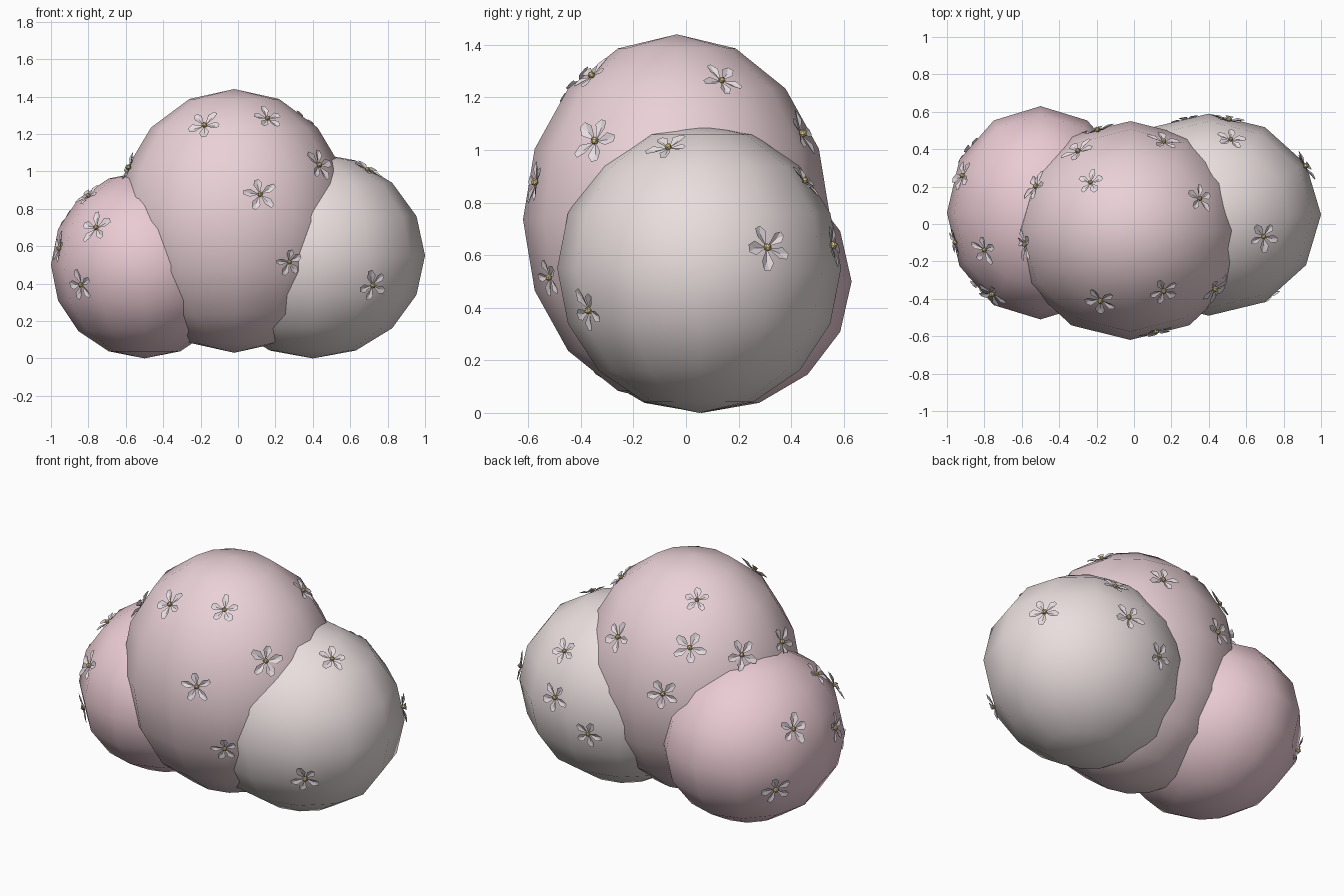
import bpy, bmesh, math, random
from mathutils import Vector, Matrix
from mathutils.bvhtree import BVHTree

if "Cube" in bpy.data.objects:
    bpy.data.objects.remove(bpy.data.objects["Cube"])

random.seed(4)


def material(name, rgb):
    m = bpy.data.materials.new(name)
    m.diffuse_color = (*rgb, 1)
    m.use_nodes = True
    m.node_tree.nodes["Principled BSDF"].inputs["Base Color"].default_value = m.diffuse_color
    return m


def add_object(name, mesh):
    ob = bpy.data.objects.new(name, mesh)
    bpy.context.collection.objects.link(ob)
    return ob


def make_blob(name, centre, radii, mat):
    """Low-poly smooth ellipsoid; returns centre, radii and a tree for placing flowers."""
    bm = bmesh.new()
    bmesh.ops.create_uvsphere(bm, u_segments=12, v_segments=8, radius=1)
    bm.transform(Matrix.Translation(centre) @ Matrix.Diagonal((*radii, 1)))
    for f in bm.faces:
        f.smooth = True
    tree = BVHTree.FromBMesh(bm)
    me = bpy.data.meshes.new(name)
    bm.to_mesh(me)
    bm.free()
    me.materials.append(mat)
    add_object(name, me)
    return Vector(centre), radii, tree


# Foliage masses
left = make_blob("left_foliage", (-0.50, 0.06, 0.50), (0.50, 0.57, 0.50),
                 material("pink", (0.83, 0.60, 0.66)))
middle = make_blob("middle_foliage", (-0.02, -0.035, 0.735), (0.63, 0.585, 0.705),
                   material("soft_pink", (0.82, 0.64, 0.68)))
right = make_blob("right_foliage", (0.40, 0.05, 0.55), (0.60, 0.54, 0.55),
                  material("pale_pink", (0.82, 0.73, 0.73)))

petal_mat = material("petal", (0.80, 0.72, 0.76))
pollen_mat = material("pollen", (0.75, 0.60, 0.25))


def flower_mesh():
    """Five creased petals around a small faceted centre, unit radius."""
    bm = bmesh.new()
    for i in range(5):
        rot = Matrix.Rotation(i * math.tau / 5 + random.uniform(-.12, .12), 4, 'Z')
        w = random.uniform(0.22, 0.30)
        length = random.uniform(0.88, 1.05)
        pts = [(0.05, 0, 0.02), (0.62, w, 0.17), (length, w * 0.5, 0.14),
               (length, -w * 0.5, 0.14), (0.62, -w, 0.17), (0.60, 0, 0.06)]
        v = [bm.verts.new(rot @ Vector(p)) for p in pts]
        for a, b in ((4, 0), (3, 4), (2, 3), (1, 2), (0, 1)):
            bm.faces.new((v[5], v[b], v[a])).normal_flip()
    bmesh.ops.recalc_face_normals(bm, faces=bm.faces)
    for f in bm.faces:
        f.normal_update()
        if f.normal.z < 0:
            f.normal_flip()
    n = len(bm.faces)
    bmesh.ops.create_icosphere(bm, subdivisions=1, radius=0.17,
                               matrix=Matrix.Translation((0, 0, 0.1)))
    bm.faces.ensure_lookup_table()
    for f in bm.faces[n:]:
        f.material_index = 1
    me = bpy.data.meshes.new("flower")
    bm.to_mesh(me)
    bm.free()
    me.materials.append(petal_mat)
    me.materials.append(pollen_mat)
    return me


def plant(blob, point, size):
    """Set a flower on the blob surface, facing outward."""
    c, r, tree = blob
    d = Vector(point) - c
    hit = tree.ray_cast(c, d.normalized())[0]
    normal = Vector([d[i] / r[i] ** 2 for i in range(3)]).normalized()
    ob = add_object("flower", flower_mesh())
    ob.matrix_world = (Matrix.Translation(hit + normal * 0.004)
                       @ normal.to_track_quat('Z', 'Y').to_matrix().to_4x4()
                       @ Matrix.Rotation(random.uniform(0, math.tau), 4, 'Z')
                       @ Matrix.Scale(size, 4))


# Flower positions
spots = {
    "left": (left, [(-.80, -.14, .87), (-.76, -.38, .70), (-.85, -.33, .39),
                    (-.96, -.10, .59), (-.92, .26, .71), (-.88, .38, .37)]),
    "middle": (middle, [(-.18, -.41, 1.25), (.16, -.36, 1.29), (.44, -.35, 1.04),
                        (.12, -.58, .88), (.28, -.53, .51), (.36, .14, 1.28),
                        (-.23, .22, 1.31), (-.60, -.11, 1.03), (-.52, .20, 1.04),
                        (-.30, .39, 1.10), (.16, .45, 1.07), (-.20, .52, .83)]),
    "right": (right, [(.70, -.07, 1.02), (.72, -.37, .39), (.92, .31, .63),
                      (.52, .46, .89), (.51, .57, .64), (.28, .56, .47)]),
}
for blob, points in spots.values():
    for p in points:
        plant(blob, p, random.uniform(0.077, 0.097))
